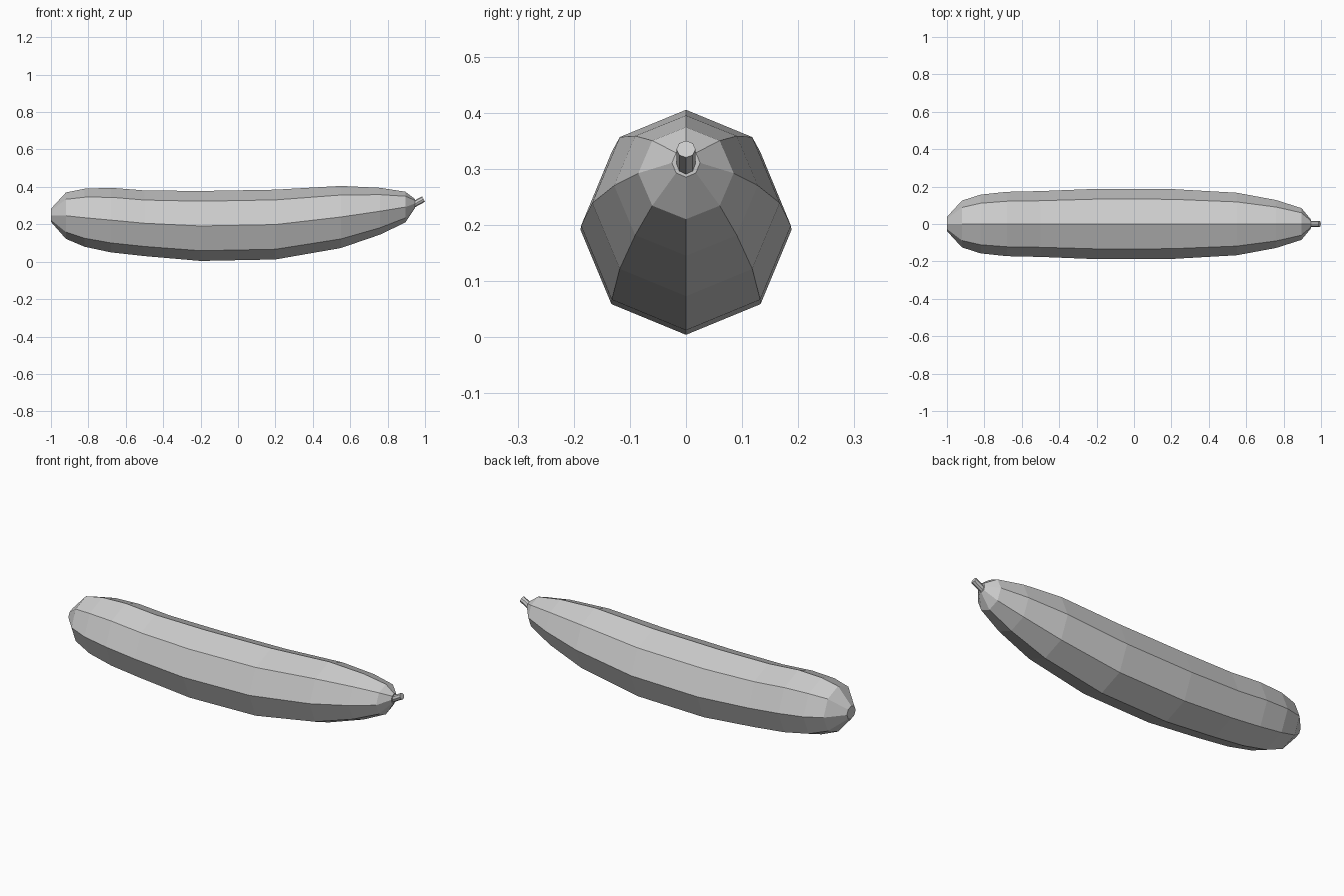
import bpy, bmesh, math
from mathutils import Vector

cube = bpy.data.objects.get("Cube")
if cube:
    bpy.data.objects.remove(cube, do_unlink=True)

SIDES = 8
GREY = (0.6, 0.6, 0.6, 1.0)
mat = bpy.data.materials.new("plain grey")
mat.use_nodes = True
mat.diffuse_color = GREY
mat.node_tree.nodes["Principled BSDF"].inputs["Base Color"].default_value = GREY


def loft(name, rings):
    """Skin eight-sided rings given as (x, top z, bottom z, half width, lean in x)."""
    bm = bmesh.new()
    loops = []
    for x, top, bottom, half, lean in rings:
        mid, tall = (top + bottom) / 2, (top - bottom) / 2
        angles = [math.tau * i / SIDES for i in range(SIDES)]
        loops.append([bm.verts.new(Vector((x - lean * math.sin(a), half * math.cos(a),
                                           mid + tall * math.sin(a)))) for a in angles])
    for a, b in zip(loops, loops[1:]):
        for i in range(SIDES):
            j = (i + 1) % SIDES
            bm.faces.new((a[i], a[j], b[j], b[i]))
    bm.faces.new(loops[0])
    bm.faces.new(loops[-1])
    bmesh.ops.recalc_face_normals(bm, faces=bm.faces)
    mesh = bpy.data.meshes.new(name)
    bm.to_mesh(mesh)
    bm.free()
    mesh.materials.append(mat)
    obj = bpy.data.objects.new(name, mesh)
    bpy.context.collection.objects.link(obj)
    return obj


# Long, gently curved body, blunt at one end and tapering at the other
loft("fruit_body", [
    (-1.0, 0.283, 0.213, 0.038, 0),
    (-0.92, 0.37, 0.122, 0.125, 0),
    (-0.82, 0.39, 0.08, 0.157, 0),
    (-0.68, 0.395, 0.05, 0.172, 0),
    (-0.5, 0.381, 0.03, 0.176, 0),
    (-0.2, 0.378, 0.004, 0.188, 0),
    (0.2, 0.385, 0.012, 0.187, 0),
    (0.55, 0.405, 0.073, 0.167, 0),
    (0.76, 0.395, 0.145, 0.128, 0),
    (0.895, 0.374, 0.21, 0.085, 0),
    (0.945, 0.336, 0.285, 0.025, 0),
])

# Short stalk, angled upward
loft("stalk", [
    (0.93, 0.316, 0.286, 0.017, 0.007),
    (0.992, 0.35, 0.32, 0.017, 0.007),
])
